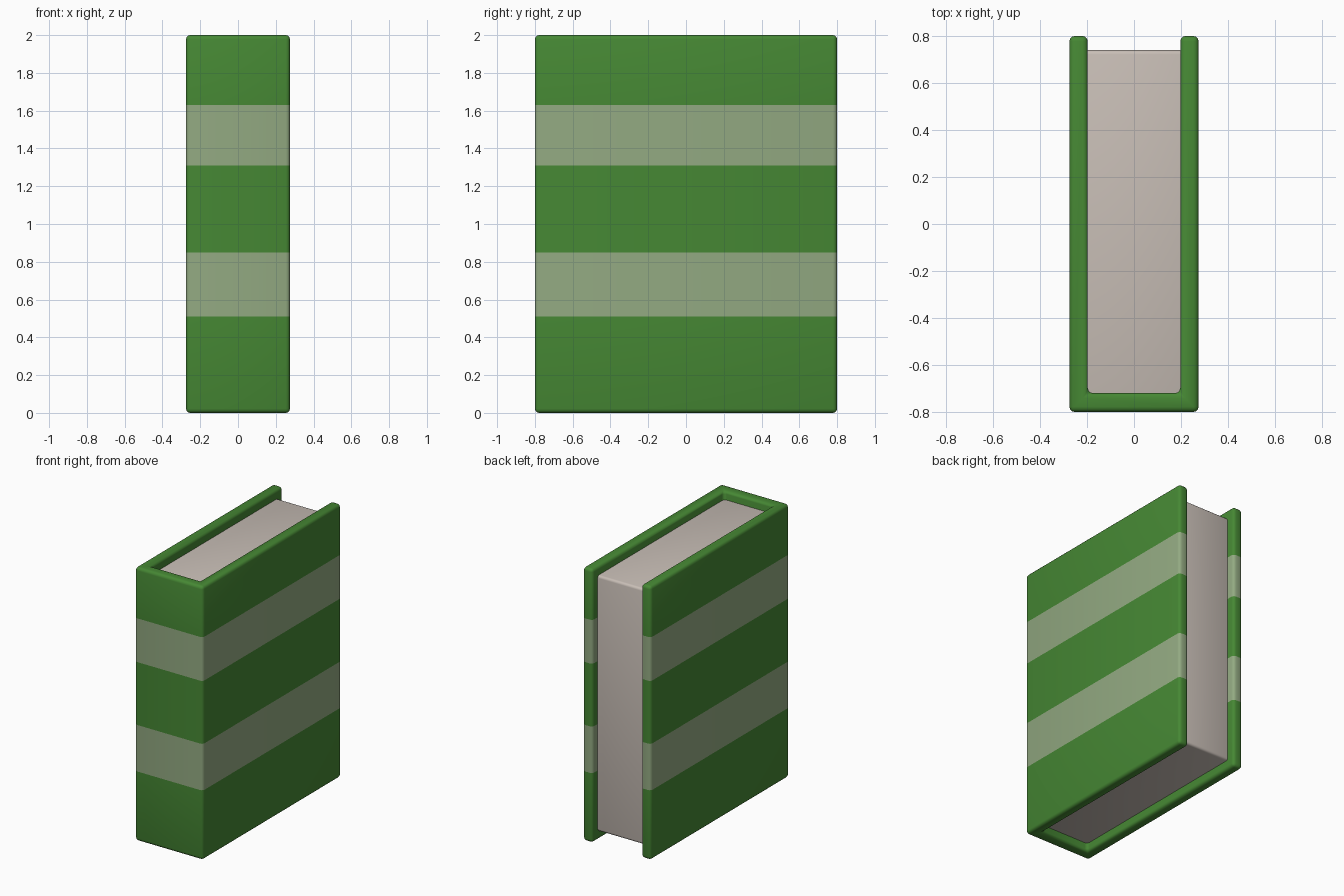
import bpy, bmesh

if "Cube" in bpy.data.objects:
    bpy.data.objects.remove(bpy.data.objects["Cube"])


def material(name, rgb):
    m = bpy.data.materials.new(name)
    m.diffuse_color = (*rgb, 1)
    m.use_nodes = True
    m.node_tree.nodes["Principled BSDF"].inputs["Base Color"].default_value = m.diffuse_color
    return m


green = material("cover green", (0.061, 0.246, 0.034))
sage = material("band sage", (0.292, 0.402, 0.223))
paper = material("page cream", (0.578, 0.515, 0.468))


def prism(name, profile, z0, z1, radius, mats, bands=()):
    """Extrude an xy outline, round its edges and colour height bands."""
    bm = bmesh.new()
    base = bm.faces.new([bm.verts.new((x, y, z0)) for x, y in profile])
    top = bmesh.ops.extrude_face_region(bm, geom=[base])["geom"]
    bmesh.ops.translate(bm, vec=(0, 0, z1 - z0),
                        verts=[v for v in top if isinstance(v, bmesh.types.BMVert)])
    if not base.is_valid or len(bm.faces) < len(profile) + 2:
        bm.faces.new([v for v in bm.verts if abs(v.co.z - z0) < 1e-6])
    bmesh.ops.recalc_face_normals(bm, faces=bm.faces)
    bmesh.ops.bevel(bm, geom=list(bm.edges), offset=radius, offset_type='OFFSET',
                    segments=3, profile=0.5, affect='EDGES', clamp_overlap=True)
    for z in [h for band in bands for h in band]:
        bmesh.ops.bisect_plane(bm, geom=bm.verts[:] + bm.edges[:] + bm.faces[:],
                               plane_co=(0, 0, z), plane_no=(0, 0, 1))
    for f in bm.faces:
        z = f.calc_center_median().z
        f.material_index = int(any(a < z < b for a, b in bands))
    bmesh.ops.recalc_face_normals(bm, faces=bm.faces)
    me = bpy.data.meshes.new(name)
    bm.to_mesh(me)
    bm.free()
    ob = bpy.data.objects.new(name, me)
    bpy.context.collection.objects.link(ob)
    for m in mats:
        me.materials.append(m)
    bpy.ops.object.select_all(action='DESELECT')
    ob.select_set(True)
    bpy.context.view_layer.objects.active = ob
    bpy.ops.object.shade_smooth_by_angle(angle=0.7)
    return ob


# U-shaped cover: spine at the front, a board on each side
W, D, IN, SPINE = 0.275, 0.80, 0.197, -0.72
prism("cover", [(-W, -D), (W, -D), (W, D), (IN, D), (IN, SPINE),
                (-IN, SPINE), (-IN, D), (-W, D)],
      0, 2, 0.022, [green, sage], [(0.51, 0.85), (1.31, 1.63)])

# Page block, recessed at the top, bottom and fore edge
P = IN + 0.015
prism("pages", [(-P, SPINE - 0.02), (P, SPINE - 0.02), (P, 0.74), (-P, 0.74)],
      0.065, 1.935, 0.018, [paper])
